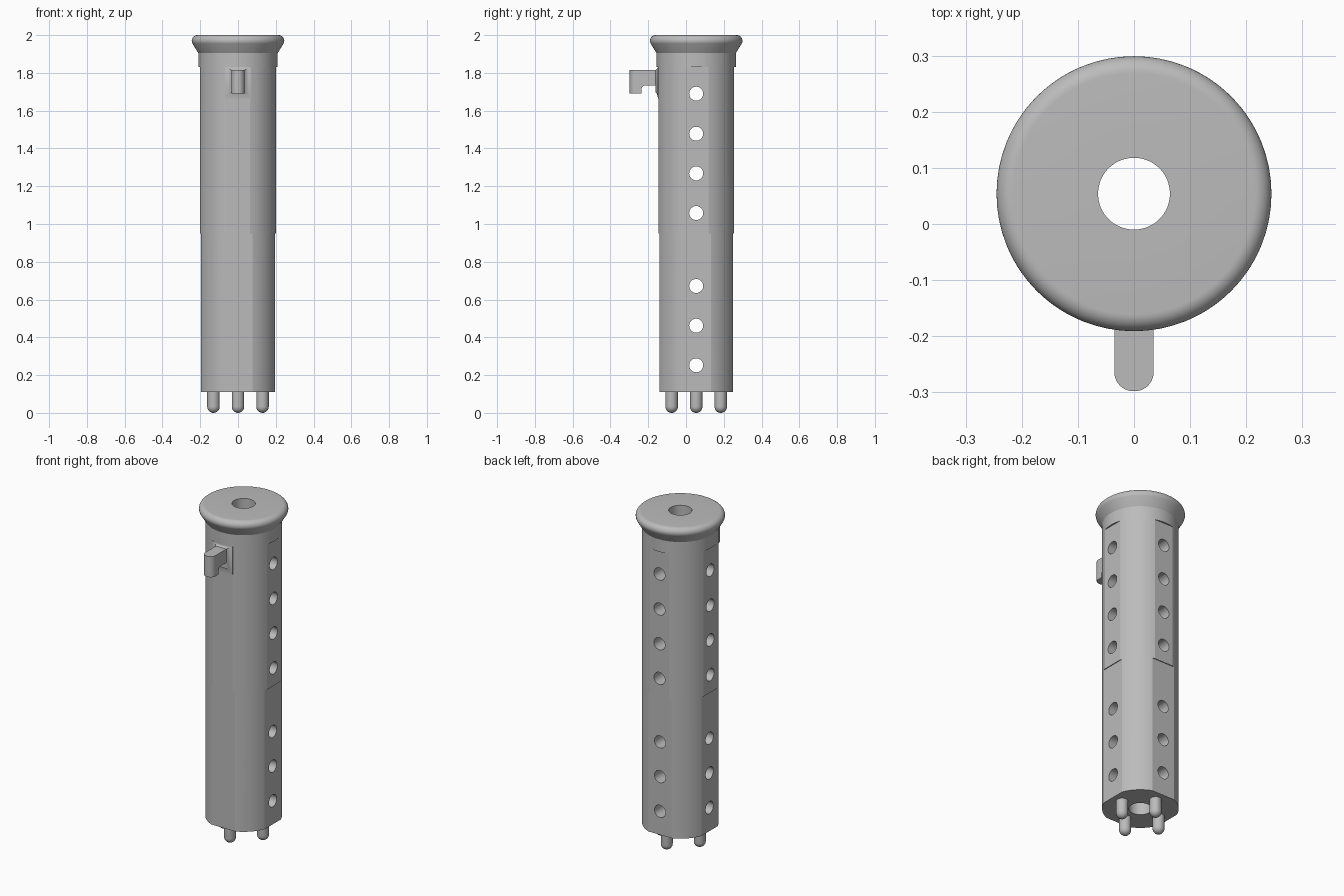
import bpy, bmesh, math
from mathutils import Matrix, Vector

if "Cube" in bpy.data.objects:
    bpy.data.objects.remove(bpy.data.objects["Cube"], do_unlink=True)

CY = 0.054          # column axis in y
R = 0.21            # column radius
PIN_R = 0.033

grey = bpy.data.materials.new("plain grey")
grey.use_nodes = True
grey.diffuse_color = (0.5, 0.5, 0.5, 1)
grey.node_tree.nodes["Principled BSDF"].inputs["Base Color"].default_value = (0.5, 0.5, 0.5, 1)


def finish(bm, name, angle=16):
    bmesh.ops.recalc_face_normals(bm, faces=bm.faces)
    mesh = bpy.data.meshes.new(name)
    bm.to_mesh(mesh)
    bm.free()
    mesh.materials.append(grey)
    obj = bpy.data.objects.new(name, mesh)
    bpy.context.collection.objects.link(obj)
    smooth(obj, angle)
    return obj


def smooth(obj, angle):
    bpy.ops.object.select_all(action='DESELECT')
    obj.select_set(True)
    bpy.context.view_layer.objects.active = obj
    bpy.ops.object.shade_smooth_by_angle(angle=math.radians(angle))


def loft(bm, rings, closed=False):
    """Bridge rings of equal length with quads."""
    loops = [[bm.verts.new(p) for p in ring] for ring in rings]
    pairs = list(zip(loops, loops[1:]))
    if closed:
        pairs.append((loops[-1], loops[0]))
    for a, b in pairs:
        for i in range(len(a)):
            j = (i + 1) % len(a)
            bm.faces.new((a[i], a[j], b[j], b[i]))
    return loops


def outline(radius, z, flat=None):
    """Circle with four flats at the given distance from the axis."""
    half = math.acos((flat or 0.195) / R)
    pts = []
    for q in range(4):
        angles = [-half + 2 * half * i / 8 for i in range(8)]
        angles += [half + (math.pi / 2 - 2 * half) * i / 14 for i in range(14)]
        for i, a in enumerate(angles):
            r = flat / math.cos(a) if flat and i < 8 else radius
            t = a + q * math.pi / 2
            pts.append((r * math.cos(t), CY + r * math.sin(t), z))
    return pts


# Column with flats, round collar, rounded flange and central bore
rings = [outline(R, 0.11, 0.195), outline(R, 0.95, 0.195),
         outline(R, 0.95, 0.2), outline(R, 1.83, 0.2),
         outline(R, 1.83), outline(R, 1.905)]
for i in range(13):
    t = math.radians(-30 + 10 * i)
    rings.append(outline(0.215 + 0.03 * math.cos(t), 1.97 + 0.03 * math.sin(t)))
rings += [outline(0.064, 2.0), outline(0.064, 0.11)]
bm = bmesh.new()
loft(bm, rings, closed=True)
column = finish(bm, "column")

# Side holes run right through; back holes reach the bore
bm = bmesh.new()
for z in (0.252, 0.462, 0.672, 1.058, 1.268, 1.478, 1.69):
    side = Matrix.Translation((0, CY, z)) @ Matrix.Rotation(math.pi / 2, 4, 'Y')
    back = Matrix.Translation((0, CY + 0.19, z)) @ Matrix.Rotation(math.pi / 2, 4, 'X')
    for matrix, depth in ((side, 0.6), (back, 0.3)):
        bmesh.ops.create_cone(bm, cap_ends=True, segments=32, radius1=0.037,
                              radius2=0.037, depth=depth, matrix=matrix)
cutter = finish(bm, "hole_cutter")
cutter.hide_render = True
mod = column.modifiers.new("holes", 'BOOLEAN')
mod.operation = 'DIFFERENCE'
mod.solver = 'EXACT'
mod.use_self = True
mod.object = cutter
smooth(column, 16)
bpy.ops.object.modifier_apply(modifier="holes")
bpy.data.objects.remove(cutter, do_unlink=True)
smooth(column, 16)

# Four round-ended pins under the column
for name, dx, dy in (("left_pin", 1, 0), ("right_pin", -1, 0),
                     ("front_pin", 0, -1), ("back_pin", 0, 1)):
    x, y = 0.13 * dx, CY + 0.13 * dy
    profile = [(PIN_R * math.sin(math.pi * i / 16), PIN_R - PIN_R * math.cos(math.pi * i / 16))
               for i in range(1, 9)] + [(PIN_R, 0.115)]
    bm = bmesh.new()
    loops = loft(bm, [[(x + r * math.cos(math.tau * k / 24), y + r * math.sin(math.tau * k / 24), z)
                       for k in range(24)] for r, z in profile])
    tip = bm.verts.new((x, y, 0))
    for k in range(24):
        bm.faces.new((loops[0][k], loops[0][(k + 1) % 24], tip))
    bm.faces.new(loops[-1])
    finish(bm, name, 30)

# Hooked lever on the front: side profile extruded, front corners rounded
profile = [(-0.12, 1.815), (-0.298, 1.815), (-0.298, 1.69), (-0.235, 1.69), (-0.235, 1.715)]
profile += [(-0.217 - 0.018 * math.cos(math.pi * i / 12), 1.715 + 0.018 * math.sin(math.pi * i / 12))
            for i in range(1, 7)]
profile += [(-0.12, 1.733)]
bm = bmesh.new()
face = bm.faces.new([bm.verts.new((-0.035, y, z)) for y, z in profile])
new = bmesh.ops.extrude_face_region(bm, geom=[face])["geom"]
bmesh.ops.translate(bm, vec=Vector((0.07, 0, 0)),
                    verts=[v for v in new if isinstance(v, bmesh.types.BMVert)])
front = [e for e in bm.edges if all(v.co.y < -0.29 for v in e.verts)
         and abs(e.verts[0].co.z - e.verts[1].co.z) > 0.1]
bmesh.ops.bevel(bm, geom=front, offset=0.034, segments=10, profile=0.5, affect='EDGES')
finish(bm, "lever", 30)

# Flared root where the lever meets the column
bm = bmesh.new()
loops = loft(bm, [[(-w, y, lo), (w, y, lo), (w, y, hi), (-w, y, hi)] for y, w, lo, hi in (
    (-0.135, 0.068, 1.665, 1.832), (-0.148, 0.068, 1.665, 1.832),
    (-0.151, 0.054, 1.68, 1.825), (-0.155, 0.043, 1.69, 1.82),
    (-0.162, 0.035, 1.7, 1.815))])
bm.faces.new(loops[0])
bm.faces.new(loops[-1])
finish(bm, "lever_root", 30)
